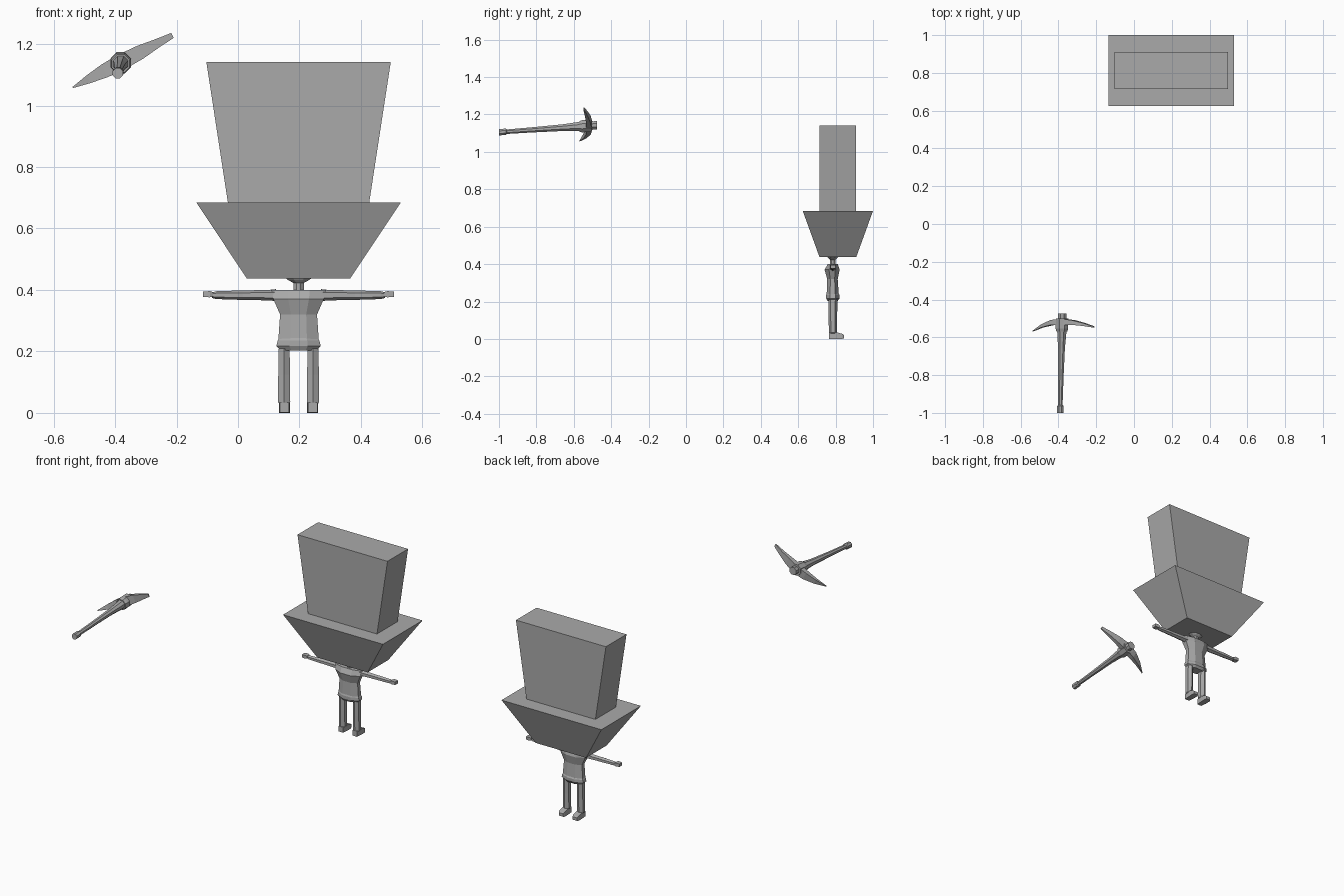
import bpy, bmesh
from math import pi, cos, sin
from mathutils import Vector, Matrix

old = bpy.data.objects.get("Cube")
if old:
    bpy.data.objects.remove(old, do_unlink=True)

grey = bpy.data.materials.new("plain grey")
grey.use_nodes = True
colour = (0.4, 0.4, 0.4, 1)
grey.diffuse_color = colour
grey.node_tree.nodes["Principled BSDF"].inputs["Base Color"].default_value = colour

X, Y, Z = Vector((1, 0, 0)), Vector((0, 1, 0)), Vector((0, 0, 1))
MID = 0.197  # the figure's plane of symmetry


def loft(name, rings, sides, u, v, mirror=False):
    """Skin a row of (centre, half width, half depth) sections; u and v span each section."""
    bm = bmesh.new()
    loops = []
    for centre, a, b in rings:
        loop = []
        for i in range(sides):
            t = 2 * pi * (i + 0.5) / sides
            k = 1 / cos(pi / sides)
            loop.append(bm.verts.new(Vector(centre) + u * a * k * cos(t) + v * b * k * sin(t)))
        loops.append(loop)
    for lo, hi in zip(loops, loops[1:]):
        for i in range(sides):
            j = (i + 1) % sides
            bm.faces.new((lo[i], lo[j], hi[j], hi[i]))
    bm.faces.new(loops[0])
    bm.faces.new(loops[-1])
    if mirror:
        bmesh.ops.transform(bm, matrix=Matrix.Translation((2 * MID, 0, 0)) @ Matrix.Scale(-1, 4, X),
                            verts=bm.verts)
    bmesh.ops.recalc_face_normals(bm, faces=bm.faces)
    mesh = bpy.data.meshes.new(name)
    bm.to_mesh(mesh)
    bm.free()
    mesh.materials.append(grey)
    obj = bpy.data.objects.new(name, mesh)
    bpy.context.collection.objects.link(obj)


def upright(name, y, rows, sides, x=MID, mirror=False):
    """Stack of sections given as (z, half width, front y offset, back y offset)."""
    rings = [((x, y + (f + b) / 2, z), w, (b - f) / 2) for z, w, f, b in rows]
    loft(name, rings, sides, X, Y, mirror)


# Head: wide flared jaw below a tall slab
upright("head_jaw", 0.812, [(0.437, 0.168, -0.098, 0.098), (0.685, 0.333, -0.188, 0.188)], 4)
upright("head_slab", 0.812, [(0.685, 0.23, -0.098, 0.098), (1.142, 0.3, -0.098, 0.098)], 4)

# Neck and torso
upright("neck", 0.785, [(0.395, 0.017, -0.015, 0.015), (0.423, 0.017, -0.015, 0.015),
                        (0.432, 0.034, -0.024, 0.024), (0.438, 0.042, -0.028, 0.028)], 8)
upright("torso", 0.785, [(0.4, 0.088, -0.027, 0.027), (0.37, 0.082, -0.044, 0.036),
                         (0.32, 0.06, -0.03, 0.026), (0.235, 0.066, -0.033, 0.032)], 8)
upright("tunic_hem", 0.785, [(0.245, 0.062, -0.032, 0.03), (0.235, 0.068, -0.036, 0.036),
                             (0.217, 0.072, -0.036, 0.036), (0.203, 0.056, -0.028, 0.026)], 8)

# Limbs, made once for each side
for side, flip in (("left", False), ("right", True)):
    upright(side + "_leg", 0.785, [(0.21, 0.018, -0.02, 0.022), (0.125, 0.019, -0.02, 0.02),
                                   (0.035, 0.02, -0.018, 0.019), (0.03, 0.016, -0.018, 0.018)],
            6, 0.244, flip)
    loft(side + "_foot", [((0.243, 0.764, 0.017), 0.015, 0.016), ((0.243, 0.805, 0.018), 0.018, 0.018),
                          ((0.243, 0.836, 0.014), 0.018, 0.013), ((0.243, 0.844, 0.012), 0.014, 0.009)],
         4, X, Z, flip)
    arm = [(0.27, 0.018, 0.017), (0.29, 0.016, 0.015), (0.38, 0.013, 0.013), (0.395, 0.014, 0.013),
           (0.465, 0.011, 0.011), (0.478, 0.008, 0.008)]
    loft(side + "_arm", [((x, 0.785, 0.383), d, h) for x, d, h in arm], 6, Y, Z, flip)
    hand = [(0.475, 0.011, 0.007), (0.485, 0.015, 0.01), (0.508, 0.013, 0.009)]
    loft(side + "_hand", [((x, 0.785, 0.386), d, h) for x, d, h in hand], 4, Y, Z, flip)

# Pickaxe handle, with a pommel at the near end and a collar at the head
start, end = Vector((-0.391, -1, 1.105)), Vector((-0.38, -0.475, 1.143))


def along(t):
    return start.lerp(end, t)


shaft = [(0, 0.017), (0.07, 0.017), (0.08, 0.012), (0.35, 0.014), (0.65, 0.018), (0.83, 0.025)]
loft("pick_handle", [(along(t), r, r) for t, r in shaft], 8, X, Z)
collar = [(0.82, 0.029), (0.85, 0.033), (0.95, 0.033), (0.95, 0.022), (1, 0.022)]
loft("pick_collar", [(along(t), r, r) for t, r in collar], 8, X, Z)

# Pickaxe blade: curved, pointed at one end and chisel-ended at the other
across = Vector((0.325, 0, 0.17)).normalized()
up = Y.cross(across) * -1
blade = [(-0.178, -0.568, 0.002, 0.002), (-0.12, -0.54, 0.014, 0.008), (-0.06, -0.522, 0.023, 0.013),
         (0, -0.518, 0.026, 0.017), (0.07, -0.522, 0.023, 0.012), (0.13, -0.532, 0.015, 0.008),
         (0.188, -0.545, 0.009, 0.003)]
hub = Vector((-0.38, 0, 1.141))
loft("pick_blade", [(hub + across * s + Y * y, w, d) for s, y, w, d in blade], 4, up, Y)
